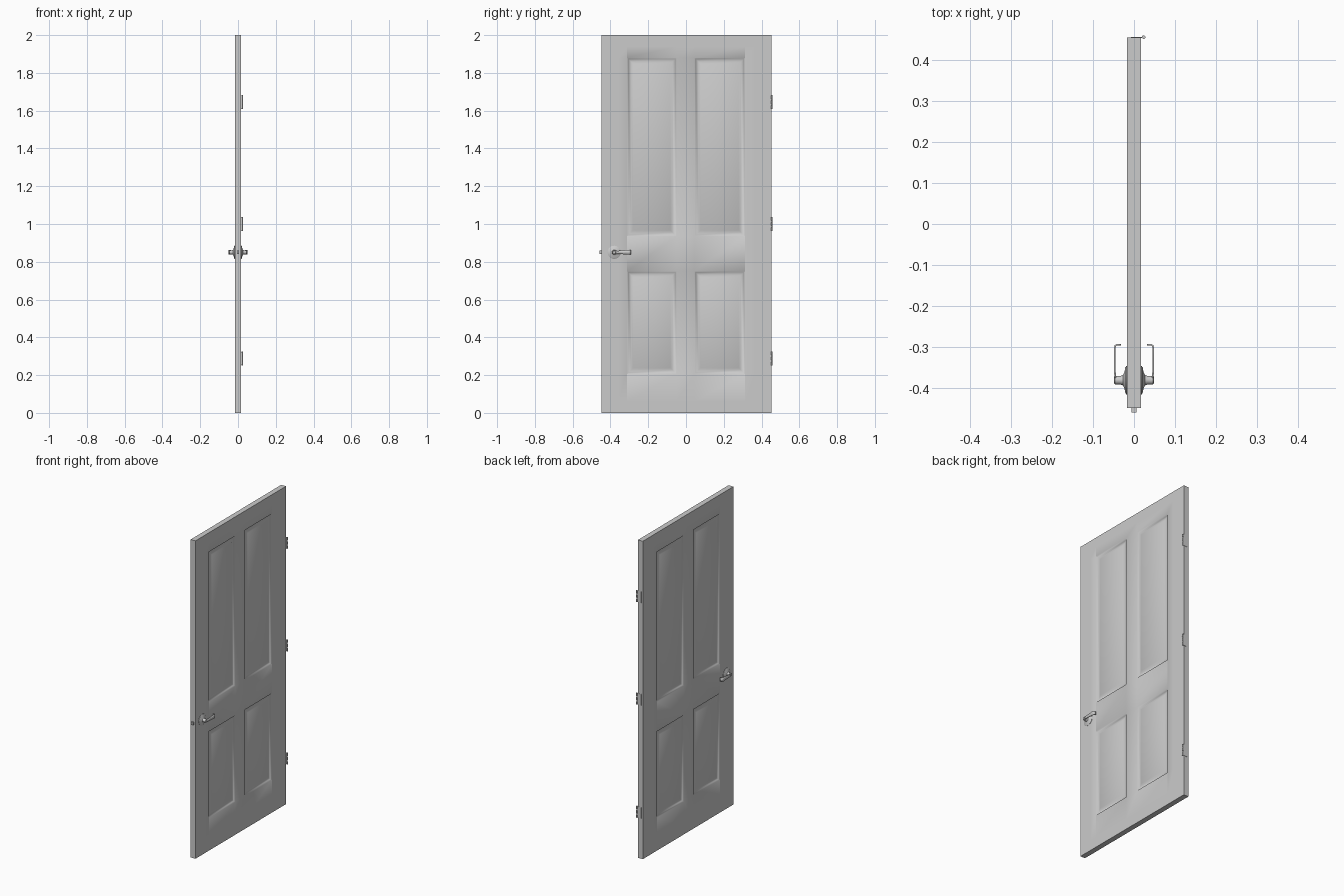
import bpy, bmesh, math
from mathutils import Matrix, Vector

cube = bpy.data.objects.get("Cube")
if cube:
    bpy.data.objects.remove(cube, do_unlink=True)

grey = bpy.data.materials.new("light_grey_paint")
grey.use_nodes = True
grey.diffuse_color = (0.6, 0.6, 0.6, 1)
grey.node_tree.nodes["Principled BSDF"].inputs["Base Color"].default_value = (0.6, 0.6, 0.6, 1)


def finish(bm, name, sharp_angle=40):
    """Turn a bmesh into a smooth shaded object with sharp corners kept."""
    bmesh.ops.recalc_face_normals(bm, faces=bm.faces)
    for f in bm.faces:
        f.smooth = True
    for e in bm.edges:
        if len(e.link_faces) == 2 and e.calc_face_angle() > math.radians(sharp_angle):
            e.smooth = False
    mesh = bpy.data.meshes.new(name)
    bm.to_mesh(mesh)
    bm.free()
    mesh.materials.append(grey)
    obj = bpy.data.objects.new(name, mesh)
    bpy.context.collection.objects.link(obj)
    return obj


def mirror_x(obj):
    mod = obj.modifiers.new("both_sides", 'MIRROR')
    mod.use_axis[0] = True
    return obj


def add_box(bm, center, size):
    m = Matrix.Translation(center) @ Matrix.Diagonal((*size, 1))
    bmesh.ops.create_cube(bm, size=1, matrix=m)


def add_cylinder(bm, center, radius, depth):
    bmesh.ops.create_cone(bm, cap_ends=True, segments=16, radius1=radius, radius2=radius,
                          depth=depth, matrix=Matrix.Translation(center))


# Door slab: one half with stepped, raised panels, mirrored through its thickness
HALF = 0.0165
STILE = 0.312
y_cuts = [-0.447, -0.36, -STILE, -0.05, 0.045, STILE, 0.36, 0.4535]
z_cuts = [0, 0.06, 0.206, 0.75, 0.935, 1.88, 1.94, 2]
panel_columns, panel_rows = (2, 4), (2, 4)

bm = bmesh.new()
grid = [[bm.verts.new((HALF, y, z)) for z in z_cuts] for y in y_cuts]
panels = []
for i in range(len(y_cuts) - 1):
    for j in range(len(z_cuts) - 1):
        face = bm.faces.new((grid[i][j], grid[i + 1][j], grid[i + 1][j + 1], grid[i][j + 1]))
        if i in panel_columns and j in panel_rows:
            panels.append(face)
bm.normal_update()

# Joints between rails and stiles stay crisp
for column in (2, 5):
    for j in range(len(z_cuts) - 1):
        if j in (1, 3, 5):
            bm.edges.get((grid[column][j], grid[column][j + 1])).smooth = False

# Outer rim
rim = [e for e in bm.edges if e.is_boundary]
for v in bmesh.ops.extrude_edge_only(bm, edges=rim)["geom"]:
    if isinstance(v, bmesh.types.BMVert):
        v.co.x = 0

# Step down, flat margin, then the raised field
for thickness, depth in ((0.006, -0.008), (0.016, 0), (0.01, 0.005)):
    bm.normal_update()
    bmesh.ops.inset_individual(bm, faces=panels, thickness=thickness, depth=depth,
                               use_even_offset=True)
mirror_x(finish(bm, "door_slab", 65))

# Handle rosette and neck, turned around the x axis
HANDLE = Vector((0, -0.38, 0.85))
profile = [(0.014, 0.035), (0.0185, 0.035), (0.0215, 0.03), (0.023, 0.02), (0.027, 0.0125),
           (0.033, 0.0105), (0.046, 0.0105), (0.0485, 0.008), (0.0485, 0)]
bm = bmesh.new()
ring = [bm.verts.new(HANDLE + Vector((x, r, 0))) for x, r in profile]
edges = [bm.edges.new(pair) for pair in zip(ring, ring[1:])]
bmesh.ops.spin(bm, geom=ring + edges, cent=HANDLE, axis=(1, 0, 0),
               angle=2 * math.pi, steps=32, use_merge=True)
bmesh.ops.remove_doubles(bm, verts=bm.verts, dist=1e-5)
mirror_x(finish(bm, "handle_rosette"))

# Lever: a tapered ribbon that curls back to the door at its tip
path = [(0.045, -0.38, 0.009), (0.0465, -0.36, 0.008), (0.0465, -0.33, 0.0105),
        (0.047, -0.305, 0.0125), (0.046, -0.2965, 0.0125), (0.042, -0.2935, 0.012),
        (0.032, -0.2935, 0.01)]
bm = bmesh.new()
strip = [[bm.verts.new((x, y, HANDLE.z + s * w)) for s in (-1, 1)] for x, y, w in path]
for a, b in zip(strip, strip[1:]):
    bm.faces.new((a[0], b[0], b[1], a[1]))
lever = finish(bm, "handle_lever", 60)
solid = lever.modifiers.new("thickness", 'SOLIDIFY')
solid.thickness = 0.004
solid.offset = 0
mirror_x(lever)

# Latch bolt on the leading edge, with its face plate
bm = bmesh.new()
add_box(bm, (0, -0.451, 0.85), (0.013, 0.015, 0.018))
add_box(bm, (0, -0.4465, 0.85), (0.022, 0.002, 0.07))
finish(bm, "latch_bolt")

# Hinges: leaf, pin and three knuckles each
for name, z in (("upper", 1.645), ("middle", 1.0), ("lower", 0.288)):
    bm = bmesh.new()
    add_box(bm, (0.008, 0.4535, z), (0.03, 0.003, 0.07))
    add_cylinder(bm, (0.0235, 0.4545, z), 0.0028, 0.074)
    for step in (-1, 0, 1):
        add_cylinder(bm, (0.0235, 0.4545, z + step * 0.027), 0.0042, 0.018)
    finish(bm, name + "_hinge")
